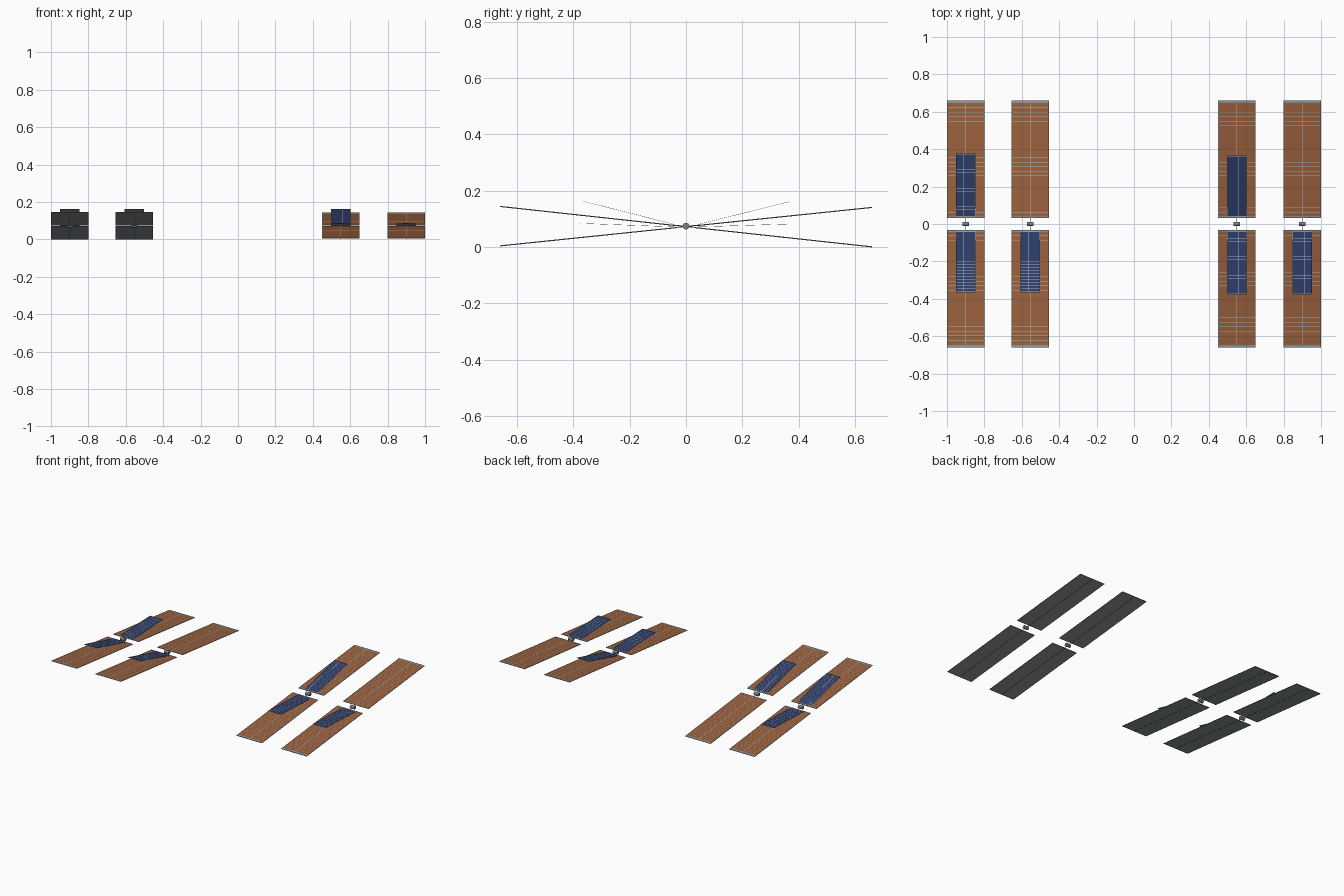
import bpy, bmesh
from math import radians, pi
from mathutils import Matrix, Vector

cube = bpy.data.objects.get("Cube")
if cube:
    bpy.data.objects.remove(cube, do_unlink=True)


def material(name, color, rough=0.6):
    m = bpy.data.materials.new(name)
    m.use_nodes = True
    m.diffuse_color = (*color, 1)
    bsdf = m.node_tree.nodes["Principled BSDF"]
    bsdf.inputs["Base Color"].default_value = (*color, 1)
    bsdf.inputs["Roughness"].default_value = rough
    return m


BROWN = material("copper brown cells", (0.31, 0.113, 0.043))
BLUE = material("dark blue cells", (0.026, 0.045, 0.135))
SILVER = material("silver grid", (0.40, 0.47, 0.53))
TAN = material("tan grid", (0.58, 0.38, 0.22))
FRAME = material("grey frame", (0.27, 0.30, 0.315))
SPINE = material("dark spine", (0.06, 0.065, 0.07))
HUB = material("hub grey", (0.20, 0.22, 0.24))

HUB_Z = 0.0745
INNER, OUTER, HALF = 0.032, 0.664, 0.1       # wing extents from the hub
SMALL_START, SMALL_LENGTH, SMALL_HALF = 0.04, 0.336, 0.052


def finish(name, bm, mats, matrix):
    mesh = bpy.data.meshes.new(name)
    bm.to_mesh(mesh)
    bm.free()
    for m in mats:
        mesh.materials.append(m)
    obj = bpy.data.objects.new(name, mesh)
    obj.matrix_world = matrix
    bpy.context.collection.objects.link(obj)
    return obj


def box(name, lo, hi, mat, matrix):
    lo, hi = Vector(lo), Vector(hi)
    bm = bmesh.new()
    bmesh.ops.create_cube(bm, size=1)
    bmesh.ops.scale(bm, vec=hi - lo, verts=bm.verts)
    bmesh.ops.translate(bm, vec=(lo + hi) / 2, verts=bm.verts)
    return finish(name, bm, [mat], matrix)


def rod(name, radius, length, axis, mat, matrix, sides=16):
    bm = bmesh.new()
    bmesh.ops.create_cone(bm, cap_ends=True, segments=sides, radius1=radius,
                          radius2=radius, depth=length,
                          matrix=Matrix.Rotation(pi / 2, 4, axis))
    obj = finish(name, bm, [mat], matrix)
    for p in obj.data.polygons:
        p.use_smooth = len(p.vertices) == 4
    return obj


def breaks(lo, hi, count, gap):
    """Cell edges: each cell lies between two narrow gaps."""
    step = (hi - lo) / count
    edges = [lo]
    for i in range(count):
        edges += [lo + i * step + gap / 2, lo + (i + 1) * step - gap / 2]
    return edges + [hi]


def cell_sheet(name, xs, ys, z, mats, matrix):
    """Flat grid: odd strips are cells, even strips lines, every fourth line accented."""
    bm = bmesh.new()
    rows = [[bm.verts.new((x, y, z)) for x in xs] for y in ys]
    for j in range(len(ys) - 1):
        for i in range(len(xs) - 1):
            f = bm.faces.new((rows[j][i], rows[j][i + 1],
                              rows[j + 1][i + 1], rows[j + 1][i]))
            if i % 2 == 0 or j % 2 == 0:
                f.material_index = 2 if j % 8 == 4 and len(mats) > 2 else 1
    return finish(name, bm, mats, matrix)


def wing(label, matrix):
    # frame board, whose top shows as rails round the cells, and its spine
    box(label + "_frame", (-HALF, INNER, -0.003), (HALF, OUTER, 0), FRAME, matrix)
    box(label + "_spine", (-0.0014, INNER, -0.0038), (0.0014, OUTER, -0.003), SPINE, matrix)
    # brown cell field, mirrored about a wider middle line
    half = breaks(0.0014, HALF - 0.003, 4, 0.0005)[1:]
    xs = [-x for x in reversed(half)] + half
    ys = breaks(INNER + 0.007, OUTER - 0.014, 25, 0.001)
    cell_sheet(label + "_cells", xs, ys, 0.0005, [BROWN, SILVER, TAN], matrix)
    # link to the hub
    rod(label + "_link", 0.0016, INNER, 'X', HUB,
        matrix @ Matrix.Translation((0, INNER / 2, -0.001)), 8)


def small_panel(label, matrix):
    m = matrix @ Matrix.Translation((0, SMALL_START, 0.002)) @ Matrix.Rotation(radians(8), 4, 'X')
    box(label + "_frame", (-SMALL_HALF, 0, -0.001), (SMALL_HALF, SMALL_LENGTH, 0), FRAME, m)
    xs = breaks(-SMALL_HALF + 0.001, SMALL_HALF - 0.001, 5, 0.0005)
    ys = breaks(0.003, SMALL_LENGTH - 0.003, 20, 0.001)
    cell_sheet(label + "_cells", xs, ys, 0.0005, [BLUE, SILVER], m)


# name, x, tilt of the front wing, which wings carry a small raised panel
UNITS = [
    ("right_outer", -0.9, 6.2, ("front", "back")),
    ("right_inner", -0.555, 6.2, ("front",)),
    ("left_inner", 0.55, -5.9, ("front", "back")),
    ("left_outer", 0.9, -5.9, ("front",)),
]

for name, x, tilt, small in UNITS:
    place = Matrix.Translation((x, 0, HUB_Z))
    rod(name + "_hub", 0.012, 0.034, 'Y', HUB, place)
    for side, turn, angle in (("front", pi, tilt), ("back", 0, -tilt)):
        m = place @ Matrix.Rotation(turn, 4, 'Z') @ Matrix.Rotation(radians(angle), 4, 'X')
        wing(f"{name}_{side}_wing", m)
        if side in small:
            small_panel(f"{name}_{side}_small_panel", m)
